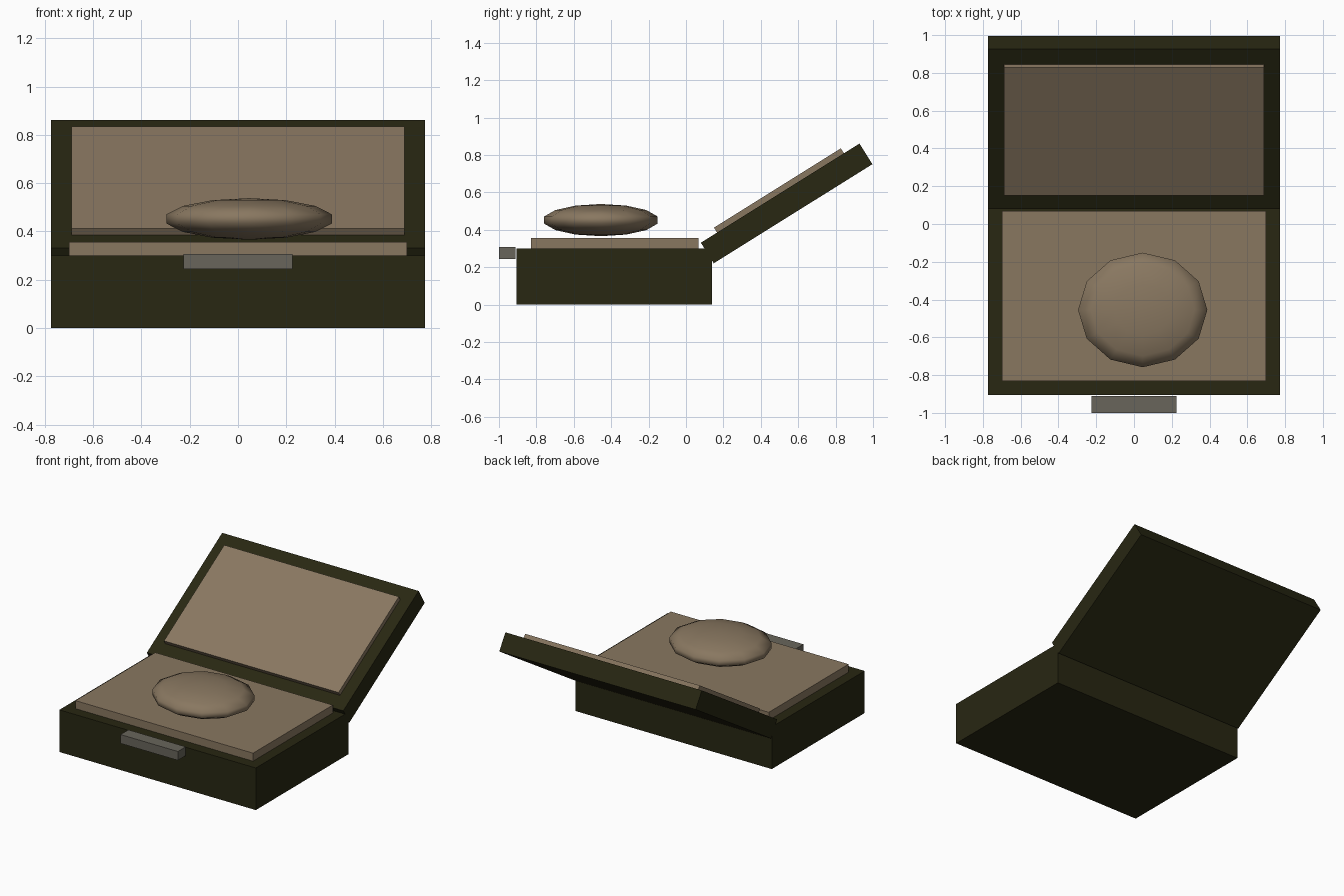
import bpy, math
from mathutils import Matrix, Vector

if "Cube" in bpy.data.objects:
    bpy.data.objects.remove(bpy.data.objects["Cube"])


def material(name, rgb):
    m = bpy.data.materials.new(name)
    m.diffuse_color = (*rgb, 1.0)
    m.use_nodes = True
    m.node_tree.nodes["Principled BSDF"].inputs["Base Color"].default_value = m.diffuse_color
    return m


OLIVE = material("dark_olive", (0.021, 0.020, 0.006))
TAN = material("tan_lining", (0.250, 0.186, 0.118))
GREY = material("clasp_grey", (0.138, 0.130, 0.104))


def box(name, lo, hi, mat, frame=Matrix.Identity(4)):
    """Box between two corners, placed in the given frame."""
    lo, hi = Vector(lo), Vector(hi)
    bpy.ops.mesh.primitive_cube_add(size=1)
    ob = bpy.context.object
    ob.name = name
    size = hi - lo
    ob.data.transform(frame @ Matrix.Translation((lo + hi) / 2)
                      @ Matrix.Diagonal((*size, 1)))
    ob.data.materials.append(mat)
    return ob


# Case body, cushion and front clasp
box("case_base", (-0.774, -0.905, 0), (0.774, 0.14, 0.30), OLIVE)
box("cushion", (-0.70, -0.83, 0.28), (0.70, 0.068, 0.357), TAN)
box("clasp", (-0.226, -1.0, 0.244), (0.226, -0.911, 0.307), GREY)

# Open lid and its lining, in a frame tilted about the hinge
lid = Matrix.Translation((0, 0.538, 0.541)) @ Matrix.Rotation(math.radians(32), 4, 'X')
box("lid", (-0.774, -0.50, -0.065), (0.774, 0.50, 0.065), OLIVE, lid)
box("lid_lining", (-0.688, -0.398, 0.04), (0.688, 0.402, 0.096), TAN, lid)

# Flattened low-poly pad hovering over the cushion
bpy.ops.mesh.primitive_uv_sphere_add(segments=12, ring_count=7, radius=1)
pad = bpy.context.object
pad.name = "round_pad"
pad.data.transform(Matrix.Translation((0.046, -0.455, 0.452))
                   @ Matrix.Diagonal((0.351, 0.311, 0.086, 1)))
pad.data.materials.append(TAN)
bpy.ops.object.shade_smooth()
